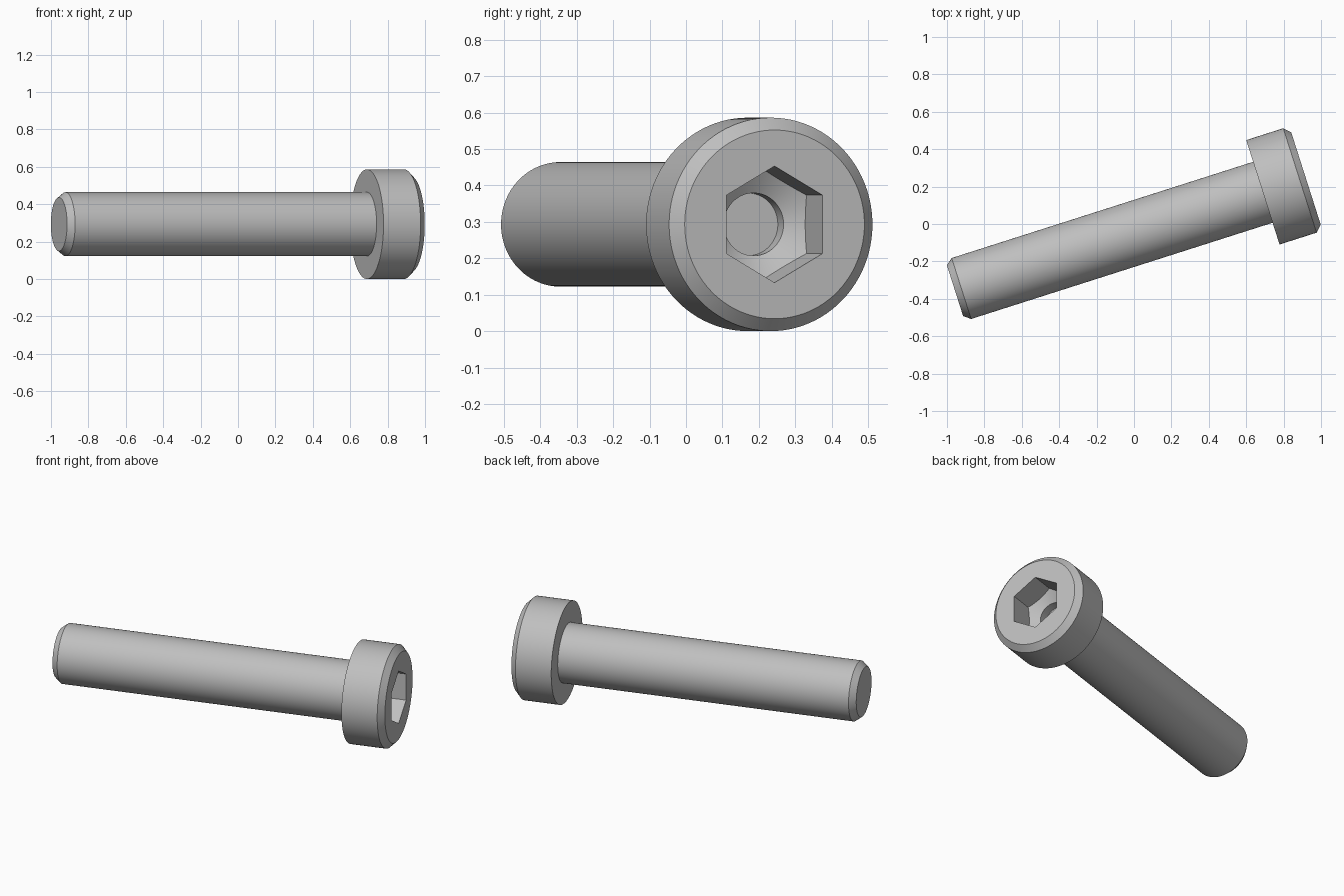
import bpy, bmesh
from math import radians, cos, sin, pi, tan
from mathutils import Vector

cube = bpy.data.objects.get("Cube")
if cube:
    bpy.data.objects.remove(cube, do_unlink=True)

SEGMENTS = 96
HEAD_R, SHAFT_R, HEX_R, DRILL_R = 0.293, 0.171, 0.16, 0.086
FACE, SEAT, TIP = 0.95, 0.708, -1.02        # stations along the screw axis

# Screw axis lies flat, turned about z
turn = radians(17.7)
axis = Vector((cos(turn), sin(turn), 0))
side = Vector((-sin(turn), cos(turn), 0))
up = Vector((0, 0, 1))
origin = side * -0.048 + up * HEAD_R

steel = bpy.data.materials.new("grey steel")
steel.use_nodes = True
colour = (0.52, 0.52, 0.52, 1)
steel.diffuse_color = colour
steel.node_tree.nodes["Principled BSDF"].inputs["Base Color"].default_value = colour


def round_ring(radius, station):
    return lambda a: (radius, station)


def hex_ring(depth, slope=0.0):
    """Hexagon outline; a slope makes flats sink deeper than corners."""
    def ring(a):
        r = HEX_R * cos(pi / 6) / cos(a % (pi / 3) - pi / 6)
        return r, FACE - depth - (HEX_R - r) * slope
    return ring


def loft(name, rings, cap_start=False, cap_end=False):
    bm = bmesh.new()
    loops = []
    for ring in rings:
        loop = []
        for i in range(SEGMENTS):
            a = 2 * pi * i / SEGMENTS
            r, s = ring(a)
            loop.append(bm.verts.new(origin + axis * s + (up * cos(a) + side * sin(a)) * r))
        loops.append(loop)
    for one, two in zip(loops, loops[1:]):
        for i in range(SEGMENTS):
            j = (i + 1) % SEGMENTS
            bm.faces.new((one[i], one[j], two[j], two[i]))
    if cap_start:
        bm.faces.new(loops[0])
    if cap_end:
        bm.faces.new(loops[-1])
    bmesh.ops.remove_doubles(bm, verts=bm.verts, dist=0.00001)
    bmesh.ops.recalc_face_normals(bm, faces=bm.faces)
    mesh = bpy.data.meshes.new(name)
    bm.to_mesh(mesh)
    bm.free()
    mesh.materials.append(steel)
    obj = bpy.data.objects.new(name, mesh)
    bpy.context.collection.objects.link(obj)
    bpy.ops.object.select_all(action="DESELECT")
    obj.select_set(True)
    bpy.context.view_layer.objects.active = obj
    bpy.ops.object.shade_smooth_by_angle(angle=radians(25))


# Shaft with chamfered tip
loft("shaft", [
    round_ring(SHAFT_R, SEAT + 0.002),
    round_ring(SHAFT_R, TIP + 0.036),
    round_ring(0.143, TIP),
], cap_start=True, cap_end=True)

# Head with chamfered rim, hex socket, conical floor and drilled pilot hole
slope = tan(pi / 6)
socket_depth, drill_depth = 0.145, 0.272
rim_depth = socket_depth + (HEX_R - DRILL_R) * slope
loft("head_with_socket", [
    round_ring(HEAD_R, SEAT),
    round_ring(HEAD_R, FACE - 0.034),
    round_ring(HEAD_R - 0.034, FACE),
    hex_ring(0),
    hex_ring(socket_depth, slope),
    round_ring(DRILL_R, FACE - rim_depth),
    round_ring(DRILL_R, FACE - drill_depth),
    round_ring(0, FACE - drill_depth - DRILL_R * slope),
], cap_start=True)
